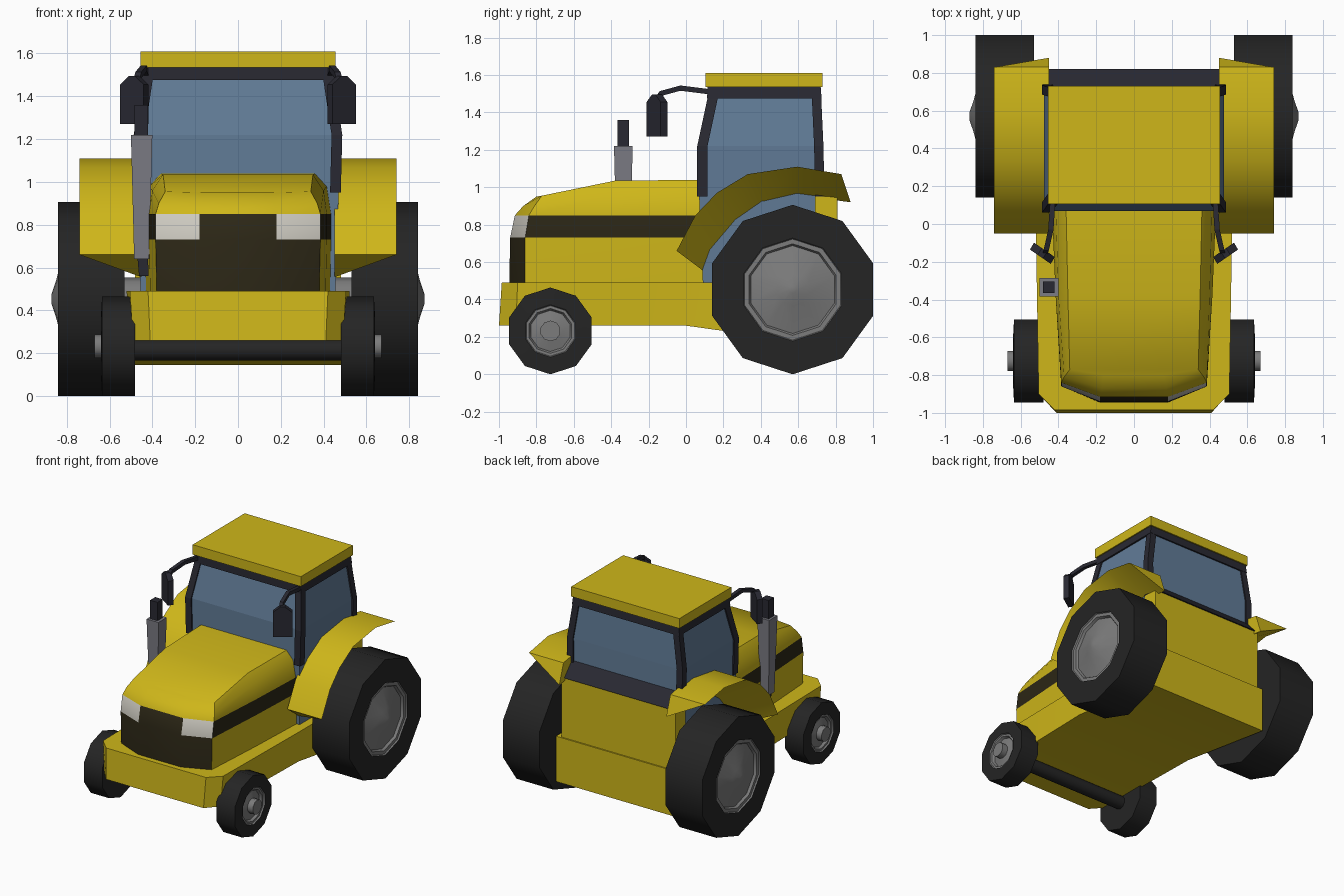
import bpy, bmesh, math
from mathutils import Vector

if "Cube" in bpy.data.objects:
    bpy.data.objects.remove(bpy.data.objects["Cube"])


def material(name, rgb):
    m = bpy.data.materials.new(name)
    m.diffuse_color = (*rgb, 1)
    m.use_nodes = True
    m.node_tree.nodes["Principled BSDF"].inputs["Base Color"].default_value = m.diffuse_color
    return m


YELLOW = material("yellow_paint", (0.62, 0.47, 0.01))
BLACK = material("grille_black", (0.025, 0.02, 0.008))
RUBBER = material("rubber", (0.018, 0.018, 0.018))
FRAME = material("frame_dark", (0.022, 0.022, 0.032))
GLASS = material("glass", (0.12, 0.2, 0.31))
RIM = material("rim_grey", (0.2, 0.2, 0.2))
LAMP = material("lamp", (0.6, 0.58, 0.52))
STEEL = material("steel", (0.2, 0.2, 0.23))


def finish(name, bm, mats, angle):
    bmesh.ops.recalc_face_normals(bm, faces=bm.faces)
    me = bpy.data.meshes.new(name)
    bm.to_mesh(me)
    bm.free()
    for m in mats:
        me.materials.append(m)
    ob = bpy.data.objects.new(name, me)
    bpy.context.collection.objects.link(ob)
    if angle:
        bpy.ops.object.select_all(action='DESELECT')
        ob.select_set(True)
        bpy.context.view_layer.objects.active = ob
        bpy.ops.object.shade_smooth_by_angle(angle=math.radians(angle))
    return ob


def loft(name, rings, mats, bands=None, angle=0):
    """Skin closed rings of points and cap both ends."""
    bm = bmesh.new()
    vs = [[bm.verts.new(p) for p in r] for r in rings]
    n = len(vs[0])
    for k, (a, b) in enumerate(zip(vs, vs[1:])):
        for i in range(n):
            j = (i + 1) % n
            bm.faces.new((a[i], a[j], b[j], b[i])).material_index = bands[k] if bands else 0
    bm.faces.new(vs[0])
    bm.faces.new(vs[-1]).material_index = bands[-1] if bands else 0
    return finish(name, bm, mats, angle)


def rect(x0, x1, y0, y1, z):
    return [(x0, y0, z), (x1, y0, z), (x1, y1, z), (x0, y1, z)]


def lathe_x(name, y, z, profile, s, mats, bands=None, n=10):
    """Turn an (x, radius) profile about an axle, one corner pointing up."""
    rings = [[(s * x, y + r * math.sin(2 * math.pi * i / n), z + r * math.cos(2 * math.pi * i / n))
              for i in range(n)] for x, r in profile]
    return loft(name, rings, mats, bands, 40)


# Chassis: stations along y (top half-width, top y, bottom half-width, bottom y, bottom z)
stations = [(0.42, -0.985, 0.41, -1.0, 0.26), (0.505, -0.9, 0.49, -0.91, 0.26),
            (0.52, 0.0, 0.51, 0.0, 0.26), (0.52, 0.82, 0.52, 0.82, 0.145)]
loft("chassis", [[(-xt, yt, 0.49), (xt, yt, 0.49), (xb, yb, zb), (-xb, yb, zb)]
                 for xt, yt, xb, yb, zb in stations], [YELLOW], angle=30)

# Hood: columns from nose to cab, each rising from sill to ridge
columns = [
    [(0.18, -0.945, 0.49), (0.18, -0.94, 0.73), (0.18, -0.915, 0.85), (0.17, -0.87, 0.9), (0.16, -0.8, 0.95)],
    [(0.38, -0.86, 0.49), (0.385, -0.86, 0.73), (0.385, -0.84, 0.85), (0.37, -0.81, 0.9), (0.34, -0.77, 0.955)],
    [(0.41, -0.38, 0.49), (0.415, -0.38, 0.73), (0.415, -0.38, 0.85), (0.4, -0.38, 0.96), (0.35, -0.38, 1.035)],
    [(0.43, 0.1, 0.49), (0.435, 0.1, 0.73), (0.435, 0.1, 0.85), (0.415, 0.1, 0.98), (0.36, 0.1, 1.04)]]
bm = bmesh.new()
right = [[bm.verts.new(p) for p in c] for c in columns]
left = [[bm.verts.new((-x, y, z)) for x, y, z in c] for c in columns]
strip = left[::-1] + right
for c in range(7):
    side = c in (0, 1, 5, 6)
    for r in range(4):
        f = bm.faces.new((strip[c][r], strip[c + 1][r], strip[c + 1][r + 1], strip[c][r + 1]))
        if r == 0:
            f.material_index = 0 if side else 1
        elif r == 1:
            f.material_index = 2 if c in (2, 4) else 1
for a in range(3):
    bm.faces.new((left[a][4], right[a][4], right[a + 1][4], left[a + 1][4]))
finish("hood", bm, [YELLOW, BLACK, LAMP], 40)

# Cab glass and corner pillars share levels: z, half-width, front y, rear y
levels = [(0.49, 0.465, 0.08, 0.74), (0.95, 0.48, 0.06, 0.74),
          (1.22, 0.487, 0.06, 0.735), (1.5, 0.445, 0.12, 0.722)]
g = 0.01
loft("cab_glass", [rect(g - x, x - g, f + g, r - g, z) for z, x, f, r in levels], [GLASS])
for s in (-1, 1):
    loft("front_pillar", [rect(s * x, s * (x - 0.05), f, f + 0.055, z) for z, x, f, r in levels[1:]], [FRAME])
    loft("rear_pillar", [rect(s * x, s * (x - 0.05), r - 0.05, r, z) for z, x, f, r in levels[1:]], [FRAME])

# Roof with dark rail beneath
loft("roof_rail", [rect(-0.452, 0.452, 0.113, 0.725, 1.475), rect(-0.445, 0.445, 0.115, 0.72, 1.54)], [FRAME])
loft("roof", [rect(-0.455, 0.455, 0.105, 0.73, z) for z in (1.535, 1.61)], [YELLOW])

# Rear body panel and the sill below the back window
loft("rear_body", [rect(-0.48, 0.48, 0.69, 0.81, z) for z in (0.48, 0.95)], [YELLOW])
loft("rear_sill", [[(x, 0.72, 1.06), (x, 0.82, 0.95), (x, 0.72, 0.95)] for x in (-0.455, 0.455)], [FRAME])

# Fenders: wedge section swept over the rear wheels
outer = [(-0.05, 0.66), (0.05, 0.85), (0.165, 0.97), (0.33, 1.07), (0.595, 1.11), (0.83, 1.07)]
inner = [(0.09, 0.555), (0.13, 0.66), (0.27, 0.82), (0.41, 0.915), (0.595, 0.957), (0.88, 0.92)]
for s in (-1, 1):
    loft("fender", [[(s * 0.74, *o), (s * 0.45, *o), (s * 0.45, *i)]
                    for o, i in zip(outer, inner)], [YELLOW], angle=40)

# Wheels
rear = [(0.53, 0.25), (0.53, 0.453), (0.84, 0.453), (0.84, 0.275), (0.83, 0.27), (0.83, 0.245),
        (0.812, 0.235), (0.85, 0.085), (0.872, 0.02)]
front = [(0.48, 0.12), (0.48, 0.232), (0.635, 0.232), (0.64, 0.14), (0.63, 0.135), (0.63, 0.12),
         (0.612, 0.11), (0.625, 0.055), (0.67, 0.055)]
bands = [0, 0, 0, 1, 1, 1, 1, 1]
for s in (-1, 1):
    lathe_x("rear_wheel", 0.57, 0.453, rear, s, [RUBBER, RIM], bands)
    lathe_x("front_wheel", -0.725, 0.232, front, s, [RUBBER, RIM], bands)

# Axles
lathe_x("front_axle", -0.725, 0.215, [(-0.5, 0.05), (0.5, 0.05)], 1, [RUBBER])
lathe_x("rear_axle", 0.57, 0.453, [(-0.56, 0.1), (0.56, 0.1)], 1, [RIM])

# Exhaust: square muffler with a narrower pipe through it
def square(cx, cy, h, z):
    return rect(cx - h, cx + h, cy - h, cy + h, z)


loft("muffler", [square(-0.45, -0.335, 0.035, 0.64), square(-0.45, -0.335, 0.05, 1.22)], [STEEL])
loft("exhaust_pipe", [square(-0.452, -0.335, 0.031, 1.2), square(-0.452, -0.335, 0.031, 1.36)], [FRAME])
loft("exhaust_base", [square(-0.44, -0.335, 0.022, 0.56), square(-0.445, -0.335, 0.025, 0.65)], [FRAME])

# Mirrors on bent arms
for s in (-1, 1):
    path = [(0.43, 0.13, 1.51), (0.44, -0.03, 1.53), (0.465, -0.14, 1.5), (0.475, -0.17, 1.46)]
    w = 0.014
    loft("mirror_arm", [[(s * (x - w), y, z - w), (s * (x + w), y, z - w),
                         (s * (x + w), y, z + w), (s * (x - w), y, z + w)] for x, y, z in path], [FRAME])
    plate = [(-1, 1.27), (1, 1.27), (1, 1.455), (0.25, 1.495), (-0.25, 1.495), (-1, 1.455)]
    centre, along = Vector((0.485, -0.155, 0)), Vector((0.055, 0.038, 0))
    rings = []
    for d in (-1, 1):
        off = Vector((-0.011, 0.018, 0)) * d
        pts = [centre + along * u + off + Vector((0, 0, z)) for u, z in plate]
        rings.append([(s * p.x, p.y, p.z) for p in pts])
    loft("mirror", rings, [FRAME])
